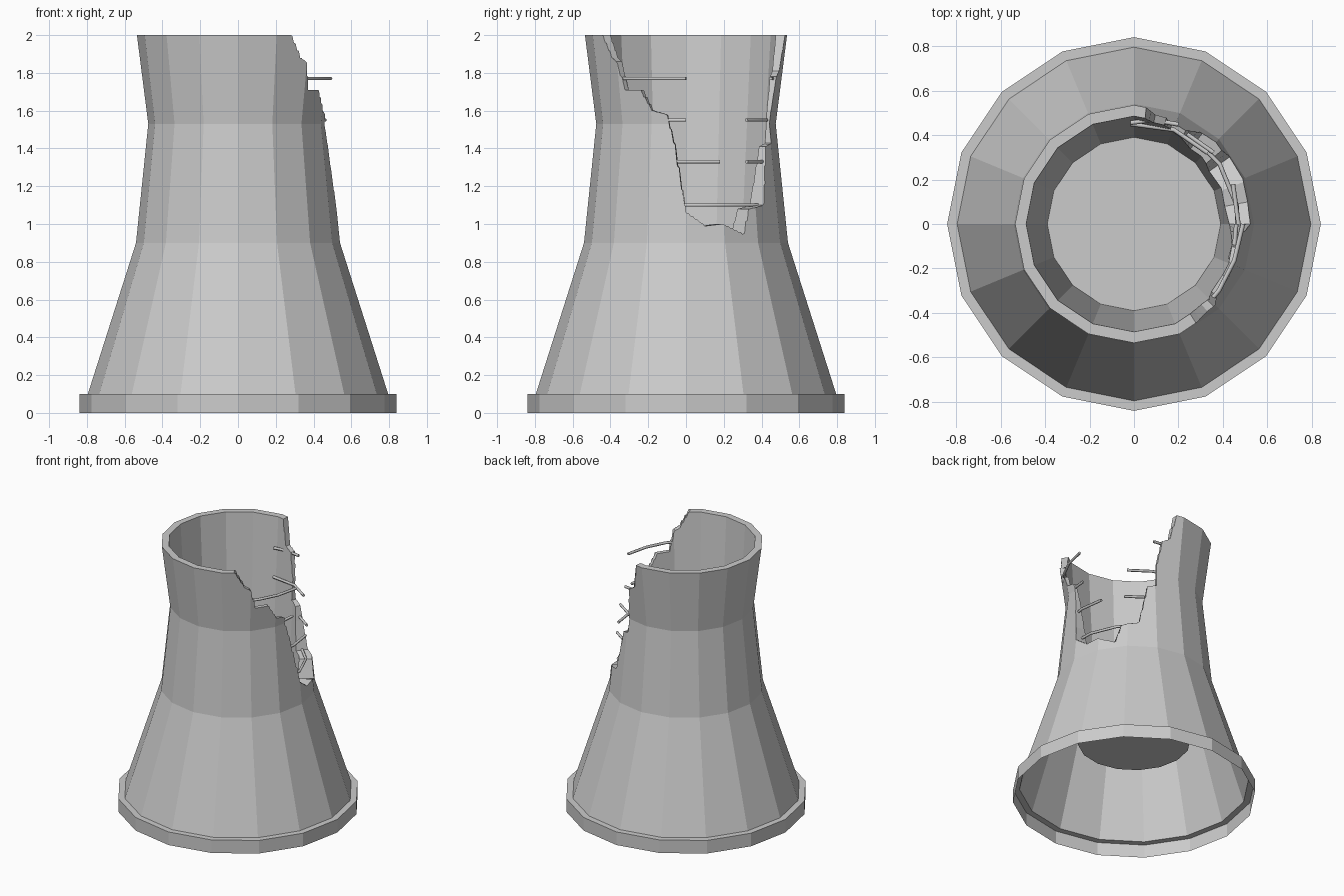
import bpy, bmesh
from math import cos, sin, radians, ceil

if "Cube" in bpy.data.objects:
    bpy.data.objects.remove(bpy.data.objects["Cube"])

SIDES = 16


def polar(deg, r, z):
    return (r * cos(radians(deg)), r * sin(radians(deg)), z)


def add_mesh(name, bm):
    bmesh.ops.recalc_face_normals(bm, faces=bm.faces[:])
    me = bpy.data.meshes.new(name)
    bm.to_mesh(me)
    bm.free()
    ob = bpy.data.objects.new(name, me)
    bpy.context.collection.objects.link(ob)
    return ob


# Tower shell: profile (radius, z) from the foot up over the rim and down into the cup
profile = [(0.84, 0), (0.84, 0.10), (0.795, 0.10), (0.54, 0.90), (0.475, 1.53),
           (0.535, 2.0), (0.485, 2.0), (0.39, 0.44)]
bm = bmesh.new()
rings = [[bm.verts.new(polar(i * 360 / SIDES, r, z)) for i in range(SIDES)]
         for r, z in profile]
for a, b in zip(rings, rings[1:]):
    for i in range(SIDES):
        j = (i + 1) % SIDES
        bm.faces.new((a[i], a[j], b[j], b[i]))
bm.faces.new(rings[0])
bm.faces.new(rings[-1])
tower = add_mesh("tower_shell", bm)

# Jagged breach outline (angle, z), refined in angle and extruded radially into a cutter
breach = [(-58, 2.2), (-58, 2.0), (-50, 1.88), (-46, 1.86), (-41, 1.71), (-30, 1.71),
          (-22, 1.6), (-13, 1.58), (-8, 1.43), (0, 1.06), (11, 0.99), (21, 1.0),
          (35, 0.945), (40, 1.08), (53, 1.10), (61, 1.41), (69, 1.43), (69, 1.6),
          (73, 1.78), (79, 1.81), (84, 2.0), (84, 2.2)]
outline = []
for (a0, z0), (a1, z1) in zip(breach, breach[1:]):
    steps = max(1, ceil(abs(a1 - a0) / 3))
    outline += [(a0 + (a1 - a0) * k / steps, z0 + (z1 - z0) * k / steps)
                for k in range(steps)]
outline.append(breach[-1])
bm = bmesh.new()
inner = [bm.verts.new(polar(a, 0.3, z)) for a, z in outline]
outer = [bm.verts.new(polar(a, 2.5, z)) for a, z in outline]
n = len(outline)
for i in range(n):
    j = (i + 1) % n
    bm.faces.new((inner[i], inner[j], outer[j], outer[i]))
caps = [bm.faces.new(inner), bm.faces.new(outer)]
bmesh.ops.triangulate(bm, faces=caps)
cutter = add_mesh("breach_cutter", bm)
cutter.hide_render = True

cut = tower.modifiers.new("breach", 'BOOLEAN')
cut.operation = 'DIFFERENCE'
cut.solver = 'EXACT'
cut.object = cutter
bpy.context.view_layer.update()
result = bpy.data.meshes.new_from_object(
    tower.evaluated_get(bpy.context.evaluated_depsgraph_get()))
tower.modifiers.clear()
bpy.data.objects.remove(cutter)

# Open the underside so the cup hangs inside a hollow shell
bm = bmesh.new()
bm.from_mesh(result)
foot = [f for f in bm.faces if all(v.co.z < 0.001 for v in f.verts)]
bmesh.ops.delete(bm, geom=foot, context='FACES')
bmesh.ops.dissolve_limit(bm, angle_limit=radians(0.5), verts=bm.verts[:], edges=bm.edges[:])
bm.to_mesh(result)
bm.free()
tower.data = result


# Exposed reinforcement bars: (angle, radius) paths at each height
def rebar(index, z, path):
    cu = bpy.data.curves.new(f"rebar_{index}", 'CURVE')
    cu.dimensions = '3D'
    cu.bevel_depth = 0.01
    cu.bevel_resolution = 1
    cu.use_fill_caps = True
    sp = cu.splines.new('POLY')
    sp.points.add(len(path) - 1)
    for p, (a, r) in zip(sp.points, path):
        p.co = (*polar(a, r, z), 1)
    bpy.context.collection.objects.link(bpy.data.objects.new(f"rebar_{index}", cu))


bars = [
    (1.77, [(-48, 0.49), (-38, 0.485), (-20, 0.48), (0, 0.49)]),
    (1.77, [(92, 0.455), (80, 0.475), (66, 0.49)]),
    (1.55, [(-20, 0.46), (-10, 0.46), (0, 0.46)]),
    (1.55, [(92, 0.45), (67, 0.46), (44, 0.46)]),
    (1.33, [(-14, 0.465), (0, 0.47), (22, 0.48)]),
    (1.33, [(80, 0.455), (60, 0.47), (42, 0.48)]),
    (1.10, [(-8, 0.47), (10, 0.47), (35, 0.47), (60, 0.48)]),
]
for i, (z, path) in enumerate(bars):
    rebar(i + 1, z, path)
